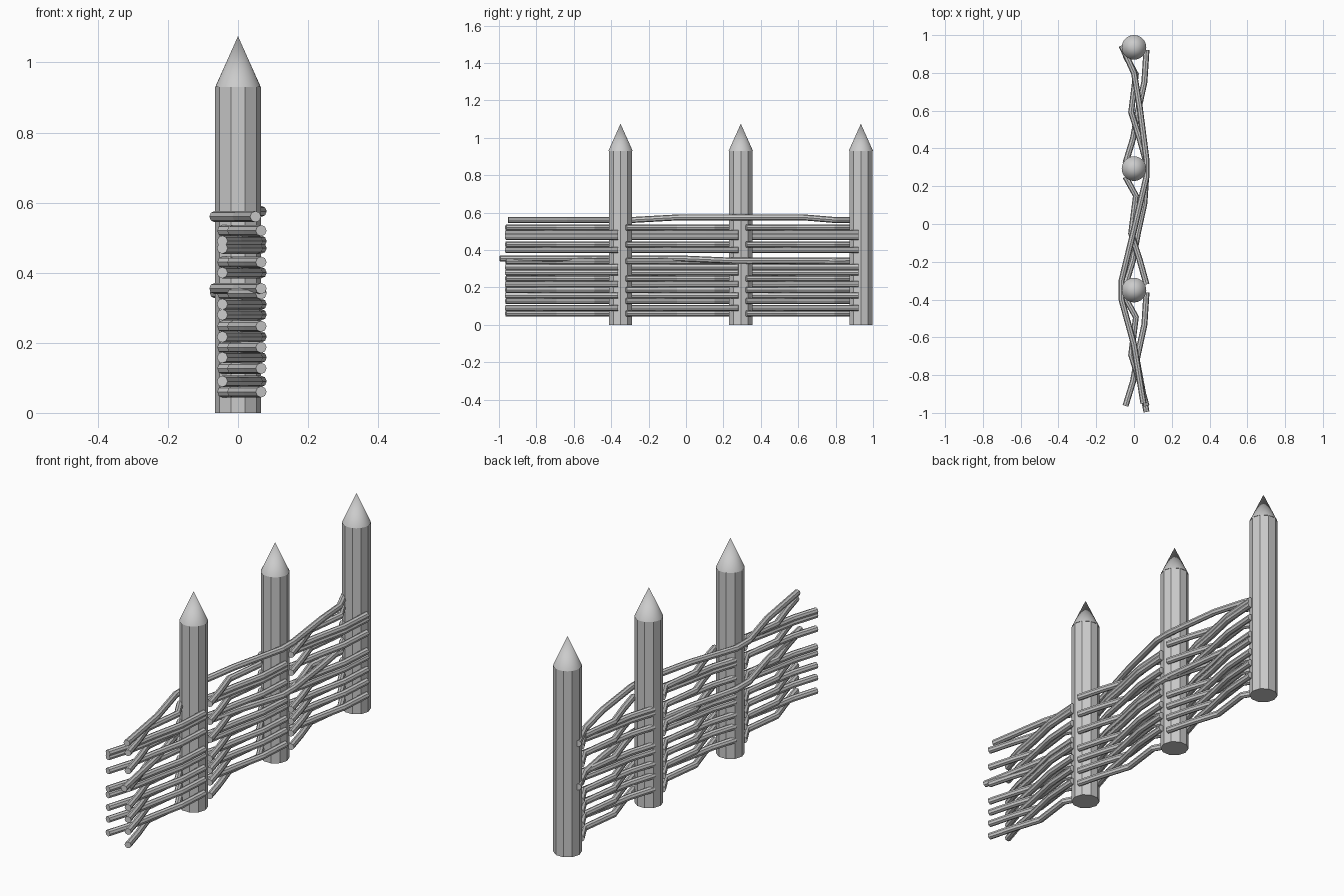
import bpy
from math import pi

if "Cube" in bpy.data.objects:
    bpy.data.objects.remove(bpy.data.objects["Cube"])

POSTS = [-0.35, 0.293, 0.935]
PITCH = 0.643


def rod(name, paths, radius=0.016):
    # eight-sided flat-shaded rods swept along short polylines
    cu = bpy.data.curves.new(name, 'CURVE')
    cu.dimensions = '3D'
    cu.bevel_depth = radius
    cu.bevel_resolution = 2
    cu.use_fill_caps = True
    for pts in paths:
        s = cu.splines.new('POLY')
        s.points.add(len(pts) - 1)
        for p, co in zip(s.points, pts):
            p.co = (*co, 1)
        s.use_smooth = False
    ob = bpy.data.objects.new(name, cu)
    bpy.context.collection.objects.link(ob)
    bpy.ops.object.select_all(action='DESELECT')
    ob.select_set(True)
    bpy.context.view_layer.objects.active = ob
    bpy.ops.object.convert(target='MESH')


# pointed posts
for i, y in enumerate(POSTS):
    bpy.ops.mesh.primitive_cylinder_add(vertices=10, radius=0.065, depth=0.93,
                                        location=(0, y, 0.465), rotation=(0, 0, pi / 2))
    bpy.context.object.name = f"post_{i}"
    bpy.ops.mesh.primitive_cone_add(vertices=32, radius1=0.065, radius2=0, depth=0.145,
                                    location=(0, y, 1.0025))
    bpy.context.object.name = f"post_point_{i}"
    bpy.ops.object.shade_smooth_by_angle()

# short woven twigs: (distance from previous post, x)
BACK_TO_FRONT = [(.03, -.045), (.16, -.005), (.30, .02), (.46, .055), (.63, .066)]
FRONT_TO_BACK = [(.03, .066), (.16, .03), (.30, -.015), (.50, .01), (.60, -.045)]
Z_BACK = [.09, .158, .217, .28, .31, .40, .47, .49]
Z_FRONT = [.06, .127, .187, .247, .34, .43, .52]
for i, y in enumerate(POSTS):
    y0 = y - PITCH
    for label, path, zs in (("twigs_a", BACK_TO_FRONT, Z_BACK),
                            ("twigs_b", FRONT_TO_BACK, Z_FRONT)):
        rod(f"{label}_{i}", [[(x, y0 + t, z) for t, x in path] for z in zs])

# two long twigs weaving past every post
LONG = [(-.95, .05), (-.64, 0), (-.40, -.066), (-.30, -.066), (-.03, 0),
        (.25, .066), (.34, .066), (.62, .03), (.80, 0), (.945, -.066)]
rod("long_twig_top", [[(x, y, .56 + (.015 if -.2 < y < .7 else 0)) for y, x in LONG]])
rod("long_twig_middle", [[(x, y, .355 - (.012 if y > .1 else 0))
                          for y, x in [(-.995, .066)] + LONG[1:]]])
